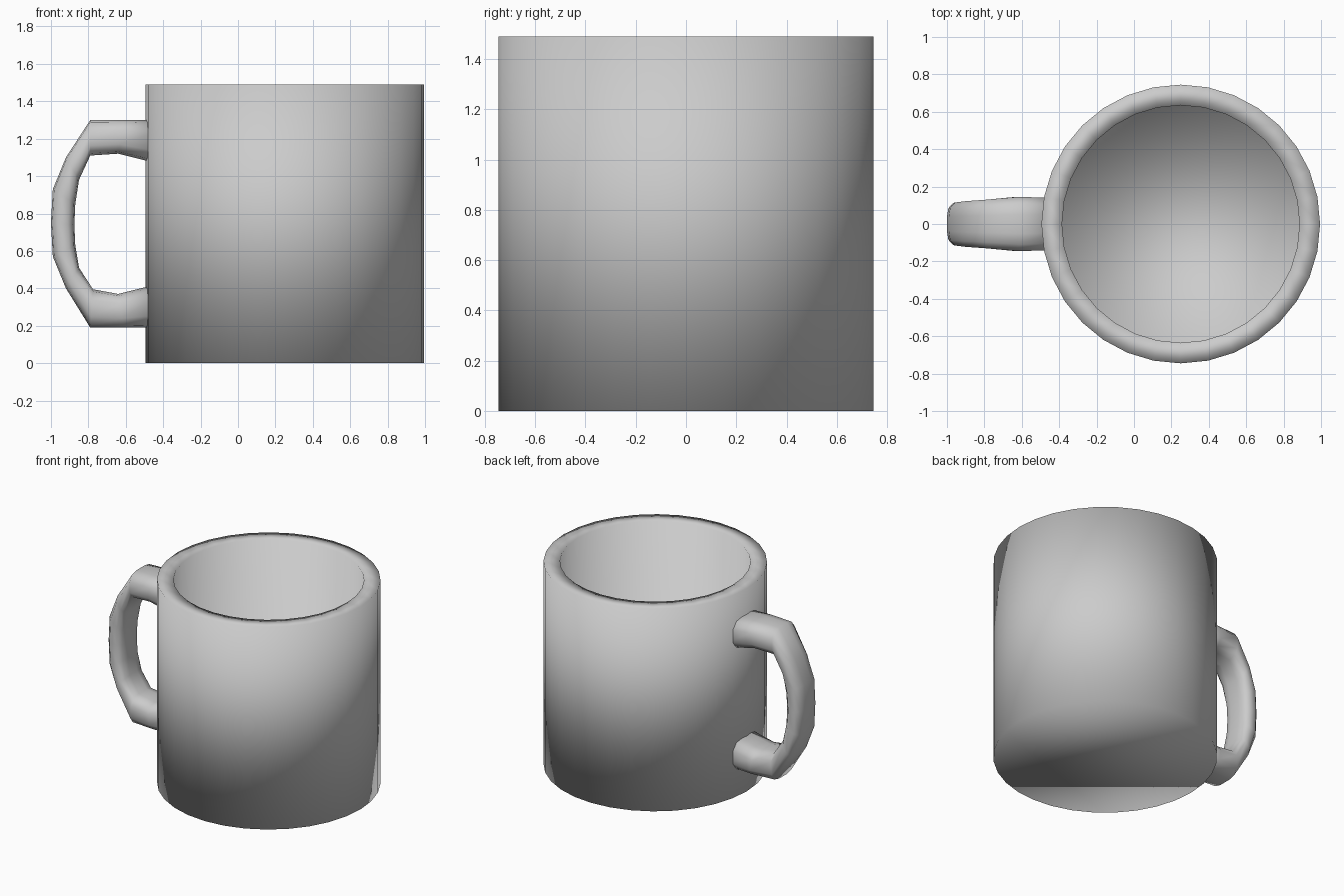
import bpy, bmesh
from math import cos, sin, pi

if "Cube" in bpy.data.objects:
    bpy.data.objects.remove(bpy.data.objects["Cube"])

SIDES = 32
CENTRE_X = 0.25


def finish(name, bm):
    bmesh.ops.recalc_face_normals(bm, faces=bm.faces)
    mesh = bpy.data.meshes.new(name)
    bm.to_mesh(mesh)
    bm.free()
    for p in mesh.polygons:
        p.use_smooth = True
    obj = bpy.data.objects.new(name, mesh)
    bpy.context.collection.objects.link(obj)
    return obj


def skin(name, rings):
    """Bridge equal-sized rings of points and cap both ends."""
    bm = bmesh.new()
    loops = [[bm.verts.new(p) for p in ring] for ring in rings]
    n = len(loops[0])
    for a, b in zip(loops, loops[1:]):
        for i in range(n):
            j = (i + 1) % n
            bm.faces.new((a[i], a[j], b[j], b[i]))
    bm.faces.new(loops[0])
    bm.faces.new(loops[-1])
    return finish(name, bm)


# Cup: outer wall, flat rim, inner wall, closed by base and inner floor
profile = [(0.745, 0), (0.745, 1.49), (0.635, 1.49), (0.635, 0.11)]
skin("mug_body", [
    [(CENTRE_X + r * cos(2 * pi * i / SIDES), r * sin(2 * pi * i / SIDES), z)
     for i in range(SIDES)]
    for r, z in profile])

# Handle: each section is outer x, z, inner x, z, half width
sections = [
    (-0.44, 1.30, -0.44, 1.07, 0.14),
    (-0.61, 1.30, -0.64, 1.12, 0.145),
    (-0.79, 1.30, -0.79, 1.11, 0.13),
    (-0.92, 1.10, -0.85, 0.98, 0.122),
    (-0.99, 0.93, -0.87, 0.85, 0.115),
    (-1.00, 0.75, -0.875, 0.74, 0.113),
    (-0.99, 0.57, -0.87, 0.63, 0.115),
    (-0.92, 0.40, -0.85, 0.51, 0.122),
    (-0.79, 0.19, -0.775, 0.395, 0.13),
    (-0.61, 0.19, -0.64, 0.37, 0.145),
    (-0.44, 0.19, -0.44, 0.42, 0.14),
]
# Rounded-rectangle cross-section: across the width, and from inner to outer
outline = [(1, 0.28), (1, 0.72), (0.75, 0.94), (0.35, 1),
           (-0.35, 1), (-0.75, 0.94), (-1, 0.72), (-1, 0.28),
           (-0.75, 0.06), (-0.35, 0), (0.35, 0), (0.75, 0.06)]
skin("handle", [
    [(ix + (ox - ix) * t, u * w, iz + (oz - iz) * t) for u, t in outline]
    for ox, oz, ix, iz, w in sections])
